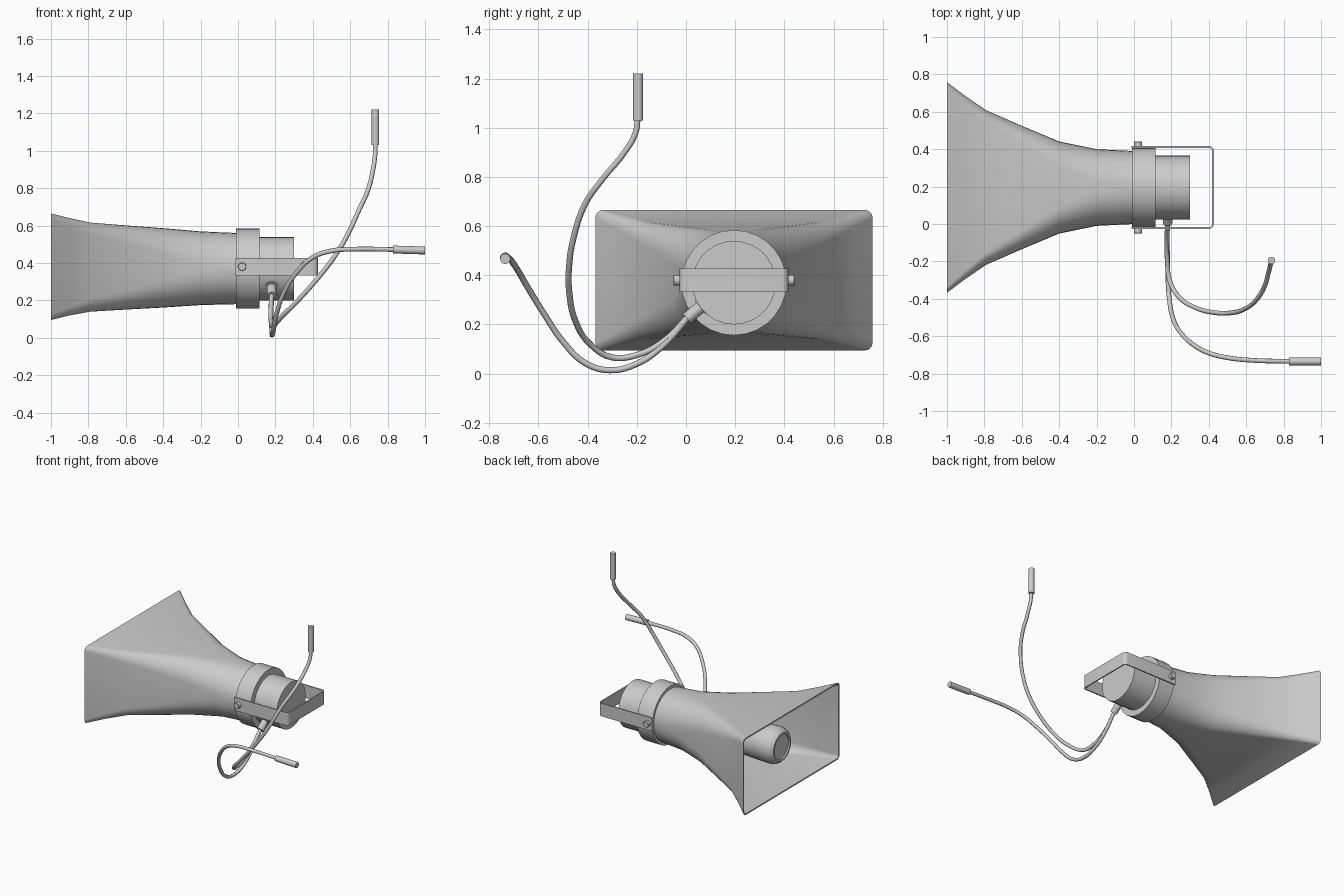
import bpy, bmesh, math
from mathutils import Vector

if "Cube" in bpy.data.objects:
    bpy.data.objects.remove(bpy.data.objects["Cube"])

CY, CZ = 0.195, 0.37  # horn axis


def finish(name, bm, angle=35):
    bmesh.ops.recalc_face_normals(bm, faces=bm.faces[:])
    me = bpy.data.meshes.new(name)
    bm.to_mesh(me)
    bm.free()
    ob = bpy.data.objects.new(name, me)
    bpy.context.collection.objects.link(ob)
    bpy.ops.object.select_all(action='DESELECT')
    ob.select_set(True)
    bpy.context.view_layer.objects.active = ob
    bpy.ops.object.shade_smooth_by_angle(angle=math.radians(angle))
    return ob


def loft(name, rings, angle=35):
    """Skin closed rings of points and cap both ends."""
    bm = bmesh.new()
    vs = [[bm.verts.new(p) for p in r] for r in rings]
    n = len(rings[0])
    for a, b in zip(vs, vs[1:]):
        for i in range(n):
            j = (i + 1) % n
            bm.faces.new((a[i], a[j], b[j], b[i]))
    bm.faces.new(vs[0])
    bm.faces.new(vs[-1])
    return finish(name, bm, angle)


def turned(name, origin, axis, profile, n=28):
    """Revolve (distance, radius) pairs about an axis."""
    q = Vector((0, 0, 1)).rotation_difference(Vector(axis))
    rings = [[Vector(origin) + q @ Vector((r * math.cos(t), r * math.sin(t), d))
              for t in (2 * math.pi * i / n for i in range(n))] for d, r in profile]
    return loft(name, rings)


def section(x, w, h, r, zc, inset=0.0):
    """Rounded rectangle across the horn axis."""
    w, h, r = w - inset, h - inset, max(r - inset, 0.015)
    pts = []
    for k, (sy, sz) in enumerate(((1, 1), (-1, 1), (-1, -1), (1, -1))):
        for i in range(9):
            a = math.pi / 2 * (k + i / 8)
            pts.append((x, CY + sy * max(w - r, 0.0005) + r * math.cos(a),
                        zc + sz * max(h - r, 0.0005) + r * math.sin(a)))
    return pts


# Flared horn: x, half width, half height, corner radius, centre height
stations = [(0.0, 0.195, 0.190, 0.188, 0.37), (-0.2, 0.205, 0.197, 0.175, 0.372),
            (-0.4, 0.246, 0.212, 0.14, 0.374), (-0.6, 0.33, 0.225, 0.10, 0.376),
            (-0.79, 0.413, 0.238, 0.065, 0.378), (-0.9, 0.488, 0.26, 0.045, 0.38),
            (-1.0, 0.563, 0.285, 0.03, 0.38)]
loft("horn", [section(*s) for s in stations]
     + [section(*s, inset=0.01) for s in reversed(stations)], 40)

# Inner sound tube with rounded nose
turned("inner_tube", (0, CY, CZ + 0.005), (-1, 0, 0),
       [(0, 0.10), (0.5, 0.115), (0.8, 0.13), (0.87, 0.132), (0.905, 0.122),
        (0.925, 0.103), (0.925, 0.09), (0.915, 0.088)])

# Collar and driver housing
turned("collar", (-0.01, CY, CZ), (1, 0, 0), [(0, 0.214), (0.125, 0.214)])
turned("driver", (0.05, CY, CZ), (1, 0, 0), [(0, 0.17), (0.25, 0.17)])

# U-shaped mounting bracket with rounded bends
def bracket_path(t):
    hw, xe, r = 0.221 - t, 0.427 - t, 0.025 - t
    pts = [(-0.013, -hw)]
    for s in (-1, 1):
        arc = [(xe - r + r * math.cos(a), s * (hw - r + r * math.sin(a)))
               for a in (math.pi / 2 * i / 5 for i in range(6))]
        pts += arc if s > 0 else arc[::-1]
    return pts + [(-0.013, hw)]


outline = bracket_path(0) + bracket_path(0.009)[::-1]
loft("bracket", [[(x, CY + y, z) for x, y in outline] for z in (0.332, 0.428)])

# Bracket bolts on both sides
for side, label in ((-1, "near"), (1, "far")):
    turned("bolt_" + label, (0.022, CY + side * 0.19, 0.38), (0, side, 0),
           [(0, 0.022), (0.054, 0.022), (0.056, 0.02)], 16)

# Cable gland with base washer
out = Vector((0, -0.77, -0.63)).normalized()
turned("gland_washer", (0.18, 0.075, 0.283), out, [(0, 0.037), (0.022, 0.037)], 16)
turned("cable_gland", (0.18, 0.075, 0.283), out, [(0, 0.025), (0.092, 0.025)], 16)


# Cables: smooth splines through a few points
def cable(name, points):
    cu = bpy.data.curves.new(name, 'CURVE')
    cu.dimensions = '3D'
    cu.bevel_depth = 0.0125
    cu.bevel_resolution = 2
    cu.resolution_u = 5
    cu.use_fill_caps = True
    sp = cu.splines.new('BEZIER')
    sp.bezier_points.add(len(points) - 1)
    for bp, p in zip(sp.bezier_points, points):
        bp.co = p
        bp.handle_left_type = bp.handle_right_type = 'AUTO'
    bpy.context.collection.objects.link(bpy.data.objects.new(name, cu))


cable("cable_upright", [
    (0.18, 0.02, 0.243), (0.175, -0.1, 0.125), (0.178, -0.2, 0.076), (0.19, -0.3, 0.066),
    (0.24, -0.39, 0.12), (0.33, -0.448, 0.21), (0.44, -0.475, 0.335), (0.52, -0.475, 0.44),
    (0.58, -0.46, 0.54), (0.65, -0.41, 0.69), (0.695, -0.34, 0.79), (0.722, -0.25, 0.9),
    (0.733, -0.205, 0.98), (0.735, -0.196, 1.04)])
cable("cable_level", [
    (0.18, 0.02, 0.243), (0.178, -0.1, 0.108), (0.18, -0.2, 0.04), (0.182, -0.31, 0.014),
    (0.19, -0.41, 0.043), (0.207, -0.5, 0.13), (0.245, -0.575, 0.24), (0.31, -0.64, 0.345),
    (0.4, -0.69, 0.43), (0.5, -0.715, 0.465), (0.62, -0.728, 0.474), (0.84, -0.735, 0.472)])

# Connector plugs
turned("plug_upright", (0.735, -0.195, 1.03), (0, 0, 1), [(0, 0.02), (0.19, 0.02)], 16)
turned("plug_level", (0.828, -0.735, 0.472), (1, 0, -0.03), [(0, 0.021), (0.172, 0.021)], 16)
